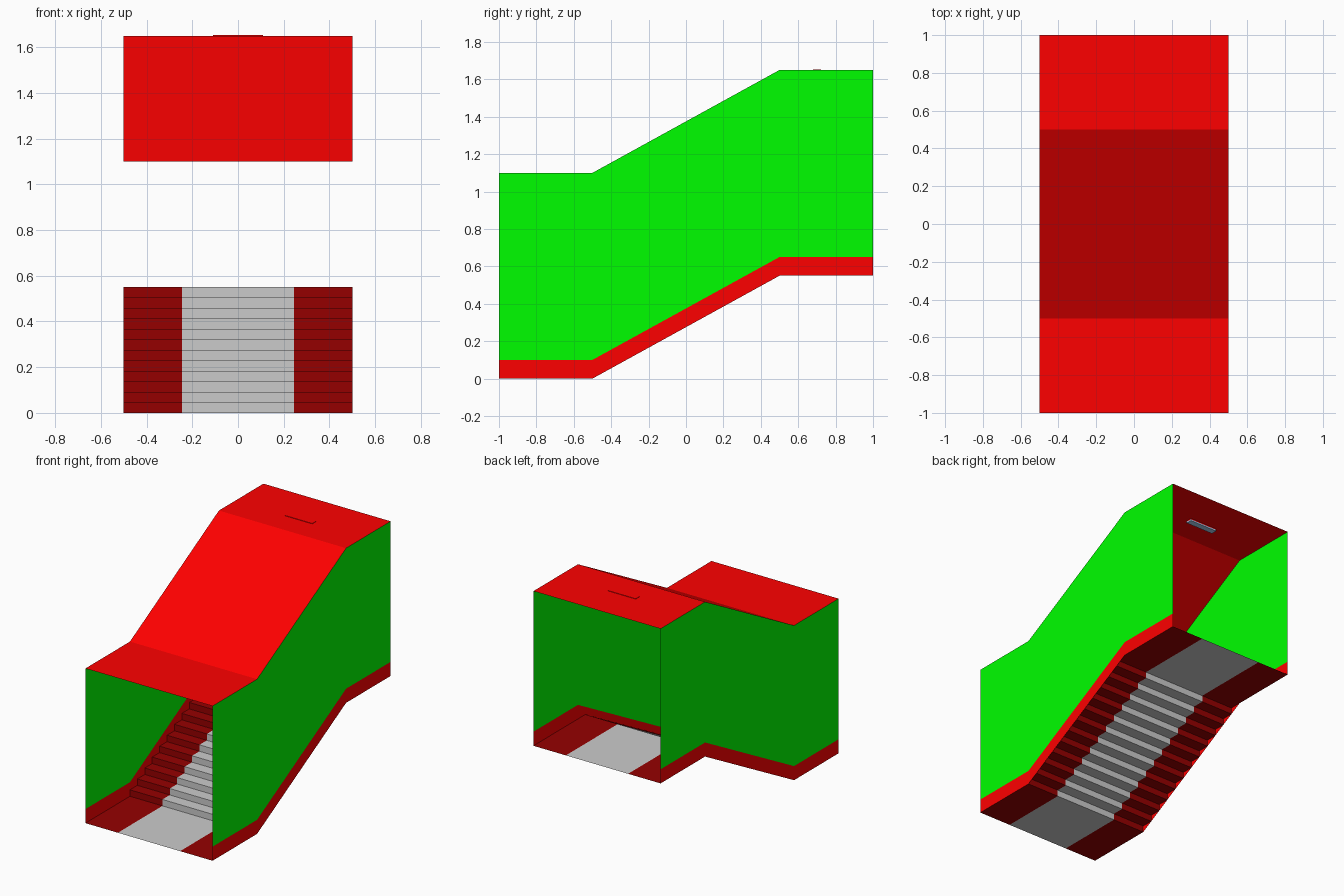
import bpy, bmesh

if "Cube" in bpy.data.objects:
    bpy.data.objects.remove(bpy.data.objects["Cube"])

STEPS, RISE = 12, 0.55


def material(name, rgb):
    m = bpy.data.materials.new(name)
    m.diffuse_color = (*rgb, 1)
    m.use_nodes = True
    m.node_tree.nodes["Principled BSDF"].inputs["Base Color"].default_value = m.diffuse_color
    return m


red = material("red", (1, 0, 0))
dark_red = material("dark_red", (0.3, 0.0, 0.0))
green = material("green", (0, 1, 0))
blue = material("pale_blue", (0.42, 0.65, 0.9))


def strip(name, rows, mat=None):
    """Single sheet of quads between pairs of points."""
    bm = bmesh.new()
    pairs = [(bm.verts.new(a), bm.verts.new(b)) for a, b in rows]
    for (a, b), (c, d) in zip(pairs, pairs[1:]):
        bm.faces.new((a, b, d, c))
    me = bpy.data.meshes.new(name)
    bm.to_mesh(me)
    bm.free()
    ob = bpy.data.objects.new(name, me)
    bpy.context.collection.objects.link(ob)
    if mat:
        me.materials.append(mat)
    return ob


def across(name, profile, x0, x1, mat=None):
    return strip(name, [((x0, y, z), (x1, y, z)) for y, z in profile], mat)


def upright(name, x, low, high, mat):
    rows = [((x, y, z + low), (x, y, z + high)) for y, z in slope]
    if x < 0:
        rows = [(b, a) for a, b in rows]
    return strip(name, rows, mat)


def box(name, centre, size, mat):
    bpy.ops.mesh.primitive_cube_add(size=1, location=centre)
    ob = bpy.context.object
    ob.name = name
    ob.scale = size
    ob.data.materials.append(mat)
    return ob


# shared side profile: landing, incline, landing
slope = [(-1, 0), (-0.5, 0), (0.5, RISE), (1, RISE)]

# stepped floor: grey centre lane with dark red lanes either side
stairs = [(-1, 0)]
for i in range(STEPS):
    y = -0.5 + i / STEPS
    stairs += [(y, RISE * i / STEPS), (y, RISE * (i + 1) / STEPS)]
stairs.append((1, RISE))
across("stair_centre", stairs, -0.245, 0.245)
across("stair_left", stairs, -0.5, -0.245, dark_red)
across("stair_right", stairs, 0.245, 0.5, dark_red)

# side walls and skirtings
for side, x in (("left", -0.5), ("right", 0.5)):
    upright("skirting_" + side, x, 0, 0.1, red)
    upright("wall_" + side, x, 0.1, 1.1, green)

# roof
across("roof", [(y, z + 1.1) for y, z in slope], -0.5, 0.5, red)

# ceiling lamp over the upper landing
box("lamp_housing", (0, 0.7, 1.648), (0.22, 0.044, 0.010), red)
box("lamp_lens", (0, 0.7, 1.639), (0.22, 0.044, 0.010), blue)
